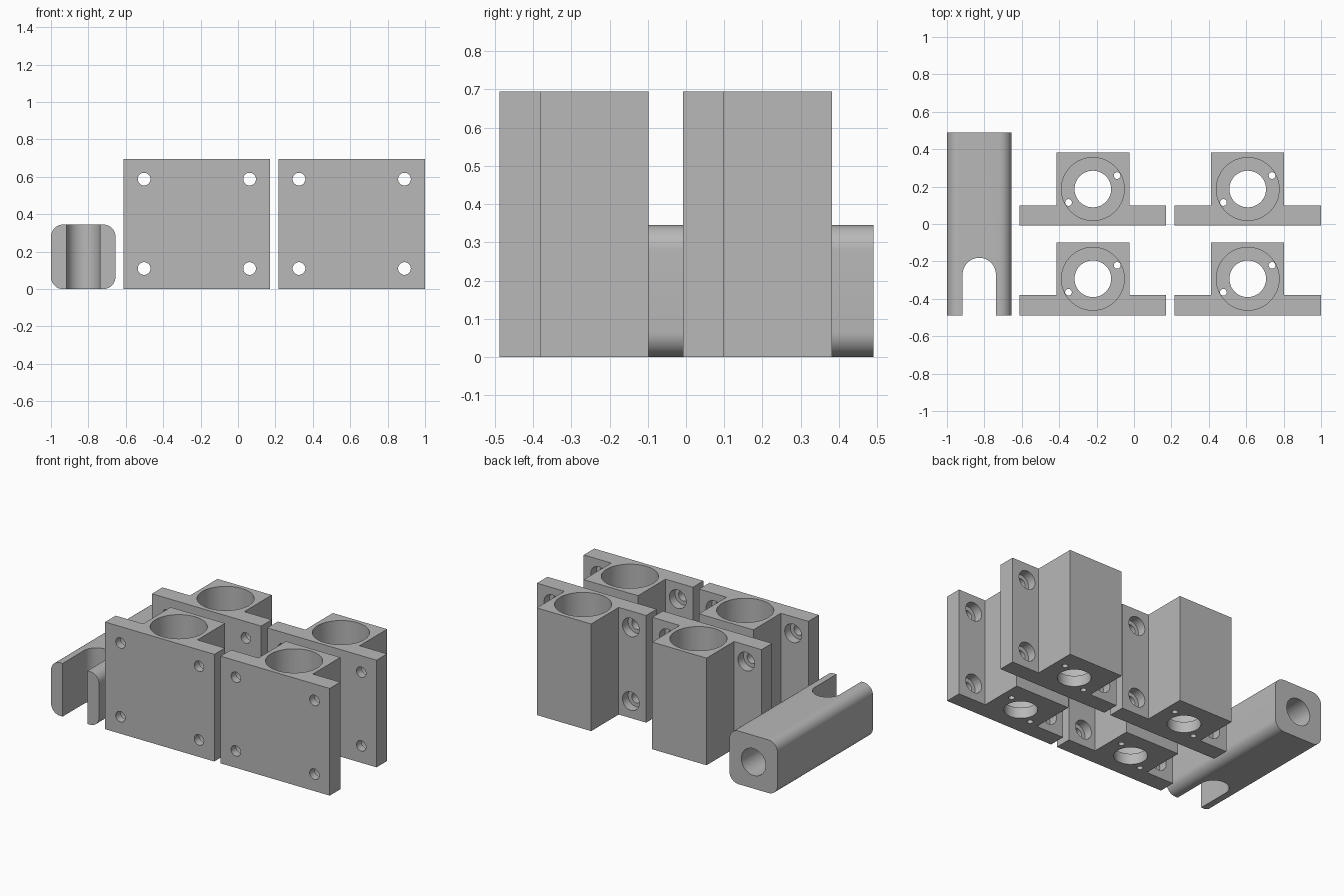
import bpy, bmesh, math
from mathutils import Vector

cube = bpy.data.objects.get("Cube")
if cube:
    bpy.data.objects.remove(cube, do_unlink=True)

grey = bpy.data.materials.new("plain grey")
grey.use_nodes = True
COLOUR = (0.48, 0.48, 0.48, 1)
grey.diffuse_color = COLOUR
grey.node_tree.nodes["Principled BSDF"].inputs["Base Color"].default_value = COLOUR


def prism(name, outline, axis, start, end):
    """Extrude a 2D outline along z (x, y outline) or y (x, z outline)."""
    place = (lambda u, v, w: (u, v, w)) if axis == "z" else (lambda u, v, w: (u, w, v))
    bm = bmesh.new()
    face = bm.faces.new([bm.verts.new(place(u, v, start)) for u, v in outline])
    new = bmesh.ops.extrude_face_region(bm, geom=[face])["geom"]
    shift = Vector(place(0, 0, end - start))
    bmesh.ops.translate(bm, vec=shift, verts=[g for g in new if isinstance(g, bmesh.types.BMVert)])
    bmesh.ops.recalc_face_normals(bm, faces=bm.faces)
    mesh = bpy.data.meshes.new(name)
    bm.to_mesh(mesh)
    bm.free()
    mesh.materials.append(grey)
    obj = bpy.data.objects.new(name, mesh)
    bpy.context.collection.objects.link(obj)
    return obj


def arc(cx, cy, r, a, b, n):
    return [(cx + r * math.cos(math.radians(a + (b - a) * i / n)),
             cy + r * math.sin(math.radians(a + (b - a) * i / n))) for i in range(n + 1)]


def circle(cx, cy, r, n=48):
    return arc(cx, cy, r, 0, 360, n)[:-1]


def activate(obj):
    bpy.ops.object.select_all(action="DESELECT")
    obj.select_set(True)
    bpy.context.view_layer.objects.active = obj


def cut(obj, outline, axis, start, end):
    cutter = prism("cutter", outline, axis, start, end)
    cutter.hide_render = True
    mod = obj.modifiers.new("cut", "BOOLEAN")
    mod.operation, mod.solver, mod.object = "DIFFERENCE", "EXACT", cutter
    activate(obj)
    bpy.ops.object.modifier_apply(modifier=mod.name)
    bpy.data.objects.remove(cutter, do_unlink=True)


def finish(obj):
    activate(obj)
    bpy.ops.object.shade_smooth_by_angle(angle=math.radians(30))


# Bracket: T-shaped plan, with its local origin on the bore axis
HEIGHT, HALF, FLANGE, BACK = 0.695, 0.195, 0.392, -0.087
right_half = [(FLANGE, -HALF), (FLANGE, BACK), (HALF, BACK), (HALF, HALF)]
plan = right_half + [(-x, y) for x, y in reversed(right_half)]
bracket = prism("bracket_front_right", plan, "z", 0, HEIGHT)

# Deep pocket, shaft hole and two small screw holes in the floor
cut(bracket, circle(0, 0, 0.168, 64), "z", 0.07, 1)
cut(bracket, circle(0, 0, 0.098), "z", -0.1, 0.2)
for s in (-1, 1):
    cut(bracket, circle(s * 0.13, s * 0.072, 0.018, 24), "z", -0.1, 0.2)

# Counterbored mounting holes in the flange
for x in (-0.282, 0.282):
    for z in (0.11, 0.588):
        cut(bracket, circle(x, z, 0.034, 32), "y", -0.3, 0)
        cut(bracket, circle(x, z, 0.06, 32), "y", -0.145, 0)
finish(bracket)

# Four identical brackets in two rows
for row, y in (("front", -0.293), ("back", 0.187)):
    for side, x in (("right", -0.22), ("left", 0.608)):
        name = f"bracket_{row}_{side}"
        part = bracket
        if name != bracket.name:
            part = bracket.copy()
            part.name = name
            bpy.context.collection.objects.link(part)
        part.location = (x, y, 0)

# Rounded square bar with a forked front end and a blind hole in the back end
CX, CZ, SIDE, R = -0.8275, 0.1725, 0.1725, 0.065
section = []
for i, (sx, sz) in enumerate(((1, 1), (-1, 1), (-1, -1), (1, -1))):
    section += arc(CX + sx * (SIDE - R), CZ + sz * (SIDE - R), R, 90 * i, 90 * i + 90, 12)
bar = prism("forked_bar", section, "y", -0.488, 0.49)
slot = [(CX + 0.089, -0.6)] + arc(CX, -0.27, 0.089, 0, 180, 32) + [(CX - 0.089, -0.6)]
cut(bar, slot, "z", -0.1, 0.5)
cut(bar, circle(CX, CZ, 0.087), "y", 0.09, 0.6)
finish(bar)
